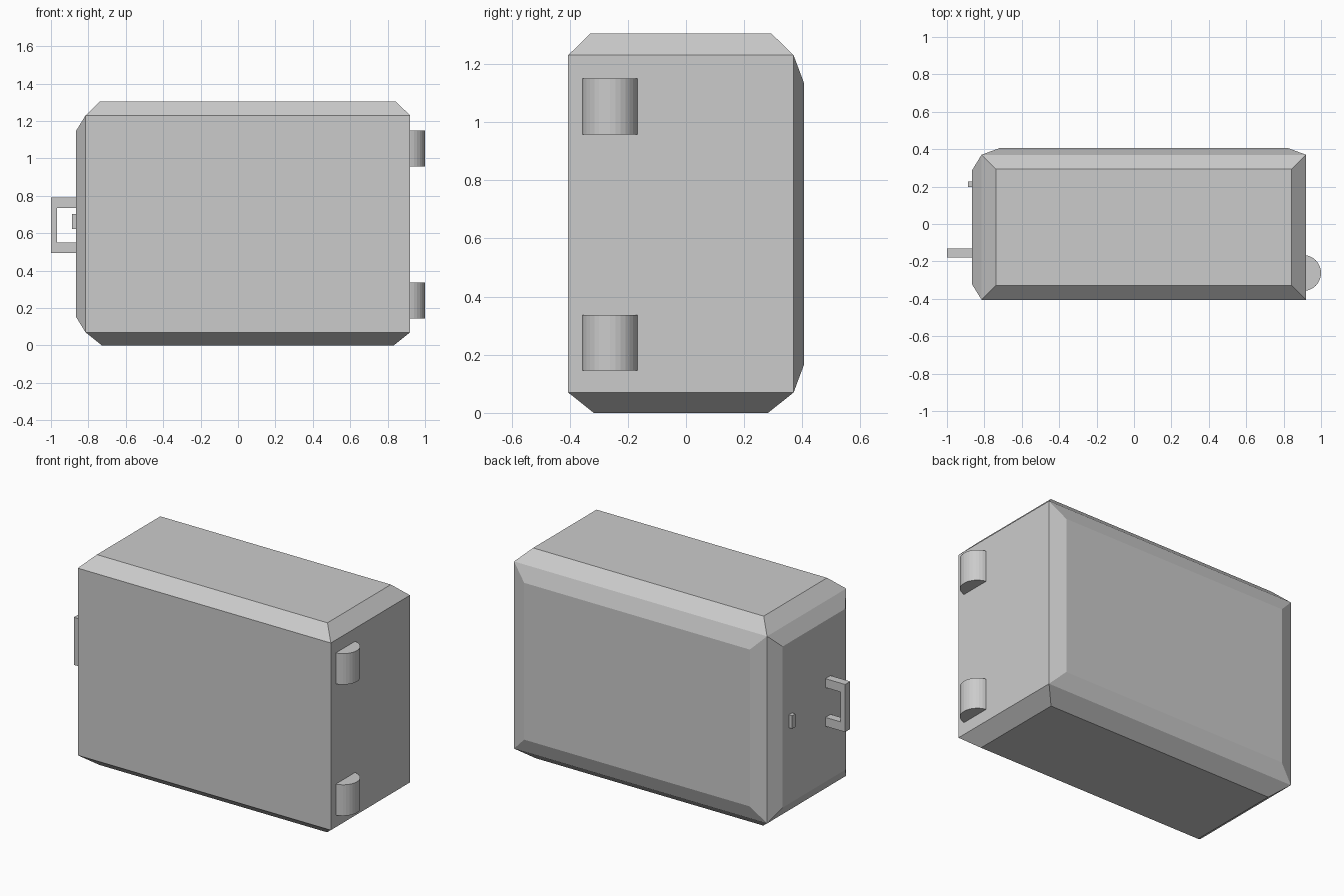
import bpy
import bmesh
from math import sin, cos, pi
from mathutils import Vector, Matrix

if "Cube" in bpy.data.objects:
    bpy.data.objects.remove(bpy.data.objects["Cube"], do_unlink=True)

grey = bpy.data.materials.new("plain grey")
grey.use_nodes = True
colour = (0.6, 0.6, 0.6, 1)
grey.diffuse_color = colour
grey.node_tree.nodes["Principled BSDF"].inputs["Base Color"].default_value = colour


def finish(name, bm):
    bmesh.ops.recalc_face_normals(bm, faces=bm.faces)
    mesh = bpy.data.meshes.new(name)
    bm.to_mesh(mesh)
    bm.free()
    mesh.materials.append(grey)
    obj = bpy.data.objects.new(name, mesh)
    bpy.context.collection.objects.link(obj)
    return obj


def add_box(bm, low, high):
    low, high = Vector(low), Vector(high)
    matrix = Matrix.Translation((low + high) / 2) @ Matrix.Diagonal((high - low).to_4d())
    bmesh.ops.create_cube(bm, size=1, matrix=matrix)


def extrude_profile(name, points, z_low, z_high):
    bm = bmesh.new()
    face = bm.faces.new([bm.verts.new((x, y, z_low)) for x, y in points])
    result = bmesh.ops.extrude_face_region(bm, geom=[face], use_keep_orig=True)
    top = [v for v in result["geom"] if isinstance(v, bmesh.types.BMVert)]
    bmesh.ops.translate(bm, verts=top, vec=(0, 0, z_high - z_low))
    return finish(name, bm)


# Cabinet body: a box with raised, bevelled panels on four of its sides
bm = bmesh.new()
add_box(bm, (-0.815, -0.405, 0.07), (0.92, 0.37, 1.23))
bm.normal_update()
panels = [
    ((0, 0, 1), 0.077, 0.075),   # top
    ((0, 0, -1), 0.088, 0.07),   # bottom
    ((0, 1, 0), 0.094, 0.035),   # back
    ((-1, 0, 0), 0.081, 0.05),   # handle side
]
for direction, border, height in panels:
    direction = Vector(direction)
    face = max(bm.faces, key=lambda f: (f.normal.dot(direction) > 0.99) * f.calc_area())
    bmesh.ops.inset_individual(bm, faces=[face], thickness=border, use_even_offset=True)
    bmesh.ops.translate(bm, verts=face.verts[:], vec=direction * height)
    bm.normal_update()
finish("cabinet_body", bm)

# Hinges: half-round barrels on the side opposite the handle
steps = 16
arc = [(0.905 + 0.095 * cos(a), -0.262 + 0.096 * sin(a))
       for a in (-pi / 2 + pi * i / steps for i in range(steps + 1))]
for name, z in (("lower_hinge", 0.145), ("upper_hinge", 0.958)):
    extrude_profile(name, arc, z, z + 0.192)

# Handle: one C-shaped bar, extruded across its thickness
bm = bmesh.new()
outline = [(-0.86, 0.495), (-1, 0.495), (-1, 0.79), (-0.86, 0.79),
           (-0.86, 0.735), (-0.967, 0.735), (-0.967, 0.55), (-0.86, 0.55)]
side = bm.faces.new([bm.verts.new((x, -0.18, z)) for x, z in outline])
result = bmesh.ops.extrude_face_region(bm, geom=[side], use_keep_orig=True)
bmesh.ops.translate(bm, vec=(0, 0.05, 0),
                    verts=[v for v in result["geom"] if isinstance(v, bmesh.types.BMVert)])
finish("handle", bm)

# Small latch tab beside the handle
bm = bmesh.new()
add_box(bm, (-0.888, 0.197, 0.622), (-0.86, 0.228, 0.703))
finish("latch_tab", bm)
